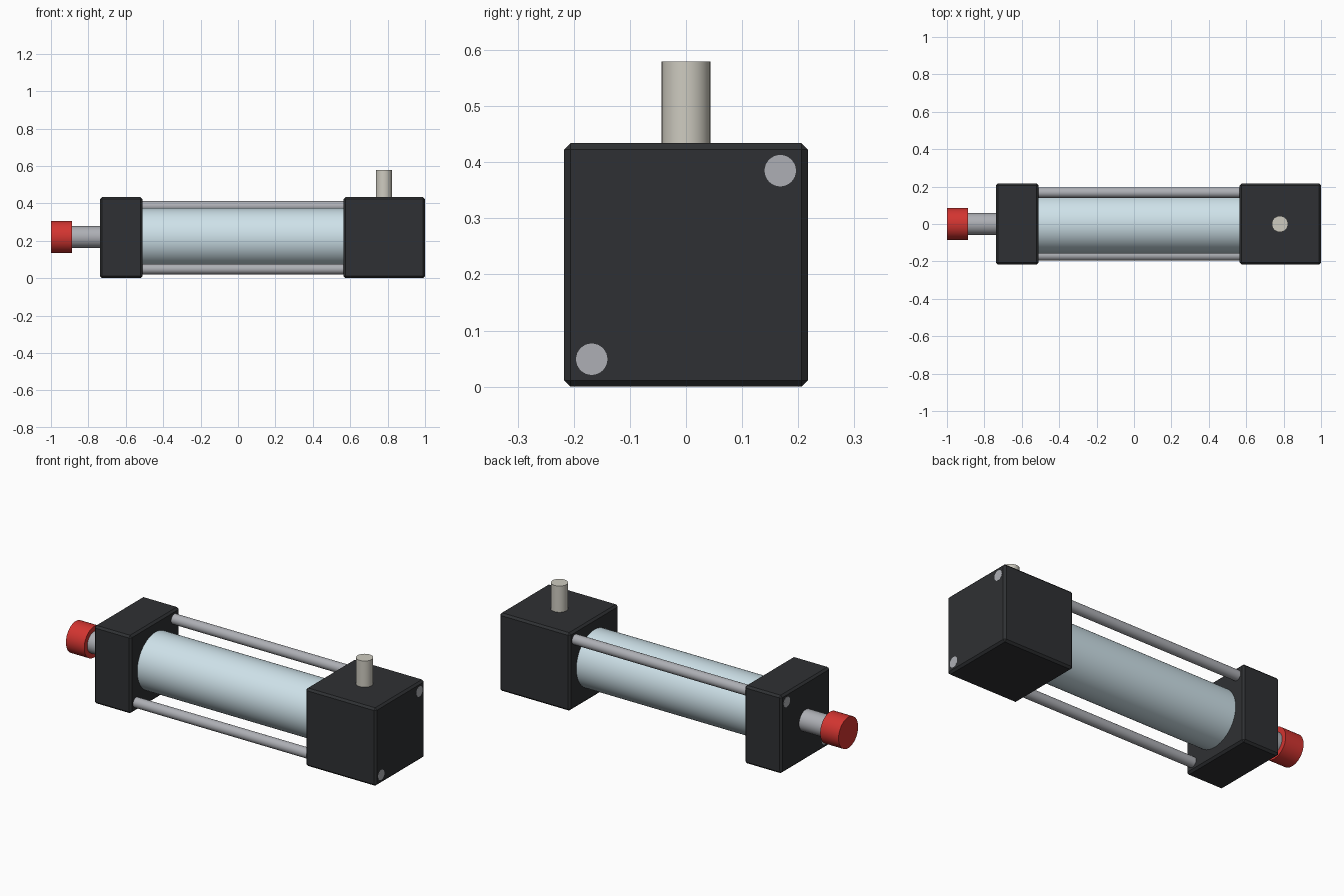
import bpy, math

if "Cube" in bpy.data.objects:
    bpy.data.objects.remove(bpy.data.objects["Cube"])

AXIS_Z = 0.217      # height of the cylinder axis
HALF = 0.217        # half width of the end blocks


def material(name, rgb):
    m = bpy.data.materials.new(name)
    m.diffuse_color = (*rgb, 1)
    m.use_nodes = True
    m.node_tree.nodes["Principled BSDF"].inputs["Base Color"].default_value = m.diffuse_color
    return m


BLACK = material("black_block", (0.028, 0.03, 0.033))
GLASS = material("pale_blue", (0.62, 0.76, 0.82))
STEEL = material("steel", (0.42, 0.43, 0.46))
RED = material("red", (0.65, 0.035, 0.03))
BEIGE = material("beige", (0.62, 0.6, 0.53))


def block(name, x0, x1):
    bpy.ops.mesh.primitive_cube_add(size=1, location=((x0 + x1) / 2, 0, HALF))
    ob = bpy.context.object
    ob.name = name
    ob.scale = (x1 - x0, 2 * HALF, 2 * HALF)
    bpy.ops.object.transform_apply(location=False, rotation=False, scale=True)
    bev = ob.modifiers.new("chamfer", 'BEVEL')
    bev.width = 0.011
    bev.segments = 1
    ob.data.materials.append(BLACK)


def rod(name, radius, length, loc, mat, along_x=True, sides=64):
    rot = (0, math.pi / 2, 0) if along_x else (0, 0, 0)
    bpy.ops.mesh.primitive_cylinder_add(vertices=sides, radius=radius, depth=length,
                                        location=loc, rotation=rot)
    ob = bpy.context.object
    ob.name = name
    ob.data.materials.append(mat)
    bpy.ops.object.shade_smooth_by_angle(angle=math.radians(30))


def rod_x(name, radius, x0, x1, y, z, mat, sides=64):
    rod(name, radius, x1 - x0, ((x0 + x1) / 2, y, z), mat, True, sides)


# End blocks
block("front_end_block", -0.738, -0.51)
block("rear_end_block", 0.565, 1.0)

# Main tube between the blocks
rod_x("barrel", 0.158, -0.53, 0.585, 0, AXIS_Z, GLASS)

# Two tie rods on opposite corners, showing at the block end faces
for name, s in (("upper_back_tie_rod", 1), ("lower_front_tie_rod", -1)):
    rod_x(name, 0.028, -0.739, 1.0003, s * 0.168, AXIS_Z + s * 0.168, STEEL, 32)

# Piston rod and red end cap
rod_x("piston_rod", 0.059, -0.95, -0.70, 0, AXIS_Z + 0.003, STEEL)
rod_x("red_cap", 0.086, -1.0, -0.887, 0, AXIS_Z + 0.003, RED)

# Upright port pin on the rear block
rod("port_pin", 0.0435, 0.18, (0.78, 0, 0.49), BEIGE, False, 32)
